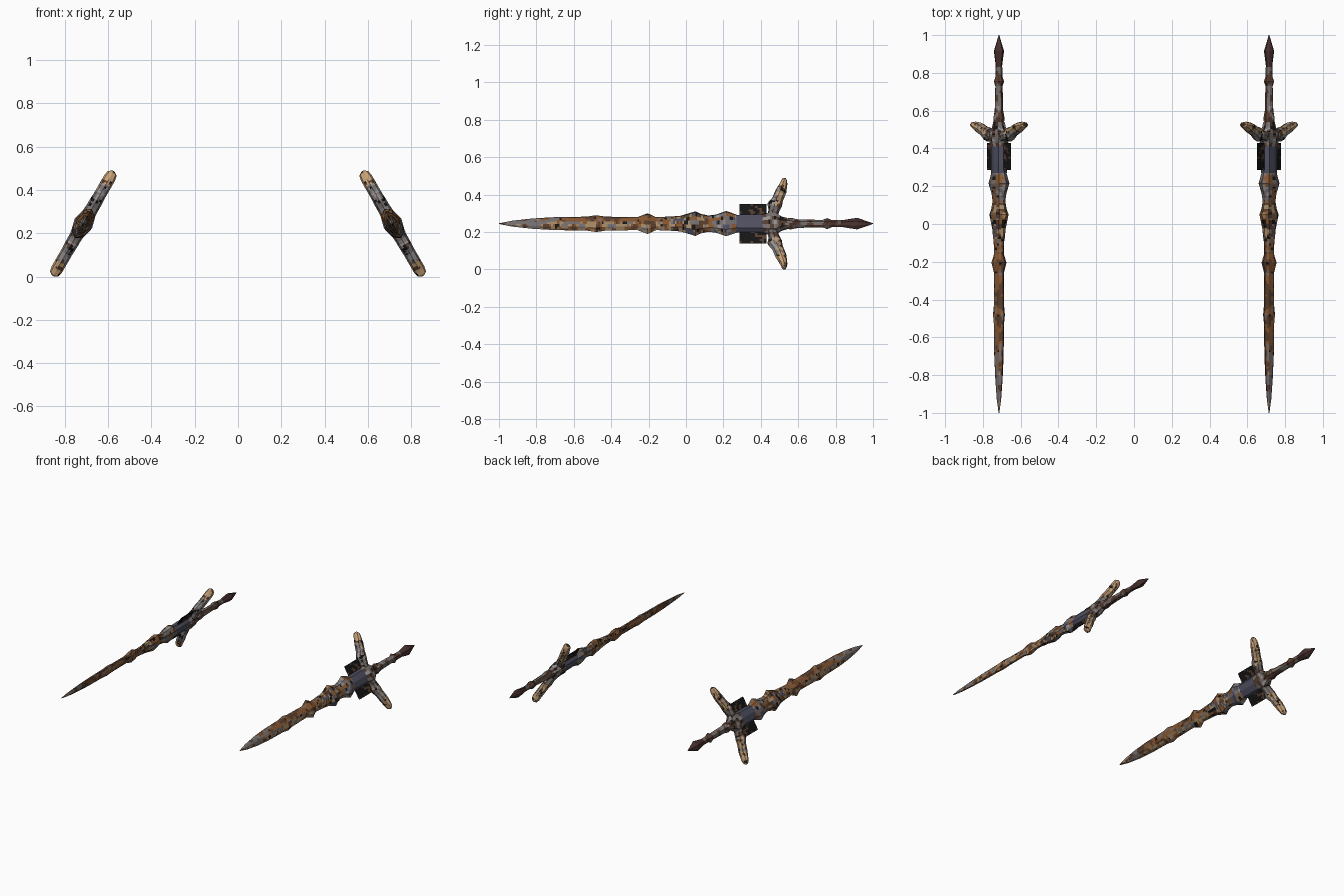
import bpy, math
from mathutils import Vector, noise

if "Cube" in bpy.data.objects:
    bpy.data.objects.remove(bpy.data.objects["Cube"])

# ---- palette (sRGB values converted to linear) ----
PALETTE = {
    "rust_orange": (0.53, 0.34, 0.19), "dark_rust": (0.34, 0.24, 0.18),
    "tan": (0.64, 0.53, 0.40), "steel_grey": (0.46, 0.43, 0.43),
    "slate": (0.31, 0.31, 0.38), "black": (0.08, 0.08, 0.08),
    "maroon": (0.28, 0.19, 0.18), "bone": (0.78, 0.63, 0.47),
    "pale_grey": (0.59, 0.57, 0.57),
}
NAMES = list(PALETTE)
MATS = []
for key, rgb in PALETTE.items():
    m = bpy.data.materials.new(key)
    m.diffuse_color = (*[(c / 12.92 if c < 0.04 else ((c + 0.055) / 1.055) ** 2.4) for c in rgb], 1)
    m.use_nodes = True
    m.node_tree.nodes["Principled BSDF"].inputs["Base Color"].default_value = m.diffuse_color
    MATS.append(m)

# ---- sword frame: U = guard direction, N = flat-side normal, Y = length ----
TILT = math.radians(30)
U = Vector((-math.sin(TILT), 0, math.cos(TILT)))
N = Vector((math.cos(TILT), 0, math.sin(TILT)))
Y = Vector((0, 1, 0))
ORIGIN = Vector((0.715, 0, 0.245))


def place(u, y, n):
    return ORIGIN + U * u + Y * y + N * n


def finish(name, verts, faces, rule):
    """Make the part, colour its faces by rule(u, y, n), mirror it to the other sword."""
    me = bpy.data.meshes.new(name)
    me.from_pydata([place(*v) for v in verts], [], faces)
    for m in MATS:
        me.materials.append(m)
    for p in me.polygons:
        c = sum((Vector(verts[i]) for i in p.vertices), Vector()) / len(p.vertices)
        p.material_index = NAMES.index(rule(*c))
    ob = bpy.data.objects.new(name, me)
    bpy.context.collection.objects.link(ob)
    ob.modifiers.new("other_sword", 'MIRROR').use_mirror_merge = False
    return ob


def loft(name, stations, rule, diag=0.65, step=0.012, split=2):
    """Eight-sided tube with split facets; a station is (u, y, half width, half thickness)."""
    pts = [Vector(stations[0])]
    for a, b in zip(stations, stations[1:]):
        a, b = Vector(a), Vector(b)
        k = max(1, math.ceil((b - a).length / step))
        pts += [a.lerp(b, i / k) for i in range(1, k + 1)]
    corners = [Vector(c) for c in ((1, 0), (diag, diag), (0, 1), (-diag, diag),
                                   (-1, 0), (-diag, -diag), (0, -1), (diag, -diag))]
    section = [corners[i].lerp(corners[(i + 1) % 8], j / split)
               for i in range(8) for j in range(split)]
    size = len(section)
    verts, faces = [], []
    for i, p in enumerate(pts):
        d = pts[min(i + 1, len(pts) - 1)] - pts[max(i - 1, 0)]
        t = Vector((d[0], d[1])).normalized()
        for s, h in section:
            verts.append((p[0] + t.y * s * p[2], p[1] - t.x * s * p[2], h * p[3]))
    for r in range(len(pts) - 1):
        for k in range(size):
            j = (k + 1) % size
            faces.append((r * size + k, r * size + j, r * size + size + j, r * size + size + k))
    faces += [tuple(range(size - 1, -1, -1)), tuple(range(len(verts) - size, len(verts)))]
    return finish(name, verts, faces, rule)


def patch(u, y, n, scale=26, seed=3):
    return noise.noise(Vector((u * scale * 1.4, y * scale, n * scale * 1.4 + seed)))


# ---- weathering rules ----
def blade_paint(u, y, n):
    v, w = patch(u, y, n), patch(u, y, n, 34, 11)
    if y < -0.78:
        return "dark_rust" if v > 0.2 else ("tan" if w > 0.3 else "steel_grey")
    if w > 0.45 or (y > -0.14 and w > 0.28):
        return "black"
    if v > 0.3 or (u > 0.026 and v > 0.0):
        return "dark_rust"
    if v < -0.3:
        return "steel_grey"
    if u < -0.004:
        return "tan" if v < 0.1 else "rust_orange"
    return "rust_orange"


def collar_paint(u, y, n):
    v, w = patch(u, y, n), patch(u, y, n, 34, 11)
    if w > 0.42 or (y < 0.02 and w > 0.28):
        return "black"
    if v > 0.2:
        return "rust_orange"
    if v < -0.32:
        return "slate"
    if y > 0.12:
        return "pale_grey" if w < -0.25 else "steel_grey"
    return "dark_rust" if v > 0.02 else ("steel_grey" if w < -0.2 else "tan")


def handle_paint(u, y, n):
    if y > 0.83:
        return "maroon"
    v = patch(u, y, n)
    if y < 0.62 and v < -0.3:
        return "pale_grey"
    return "steel_grey" if v < -0.05 else ("dark_rust" if v < 0.3 else "maroon")


def hub_paint(u, y, n):
    v = patch(u, y, n, 34)
    if v < -0.32:
        return "pale_grey"
    return "steel_grey" if v < 0.1 else ("dark_rust" if v < 0.42 else "black")


def prong_paint(u, y, n):
    v, w = patch(u, y, n, 32), patch(u, y, n, 32, 11)
    a = abs(u)
    if w > 0.42:
        return "black"
    if v > 0.3:
        return "dark_rust"
    if a < 0.10:
        return "steel_grey" if v < 0.1 else "dark_rust"
    if a < 0.21 and y < 0.45 + 0.3 * a - 0.010:
        return "pale_grey" if w < 0.0 else "steel_grey"
    if a > 0.2:
        return "bone"
    return "bone" if w < -0.1 else ("tan" if v > -0.25 else "steel_grey")


def plate_paint(u, y, n):
    v = patch(u, y, 0, 30)
    if y > 0.36 and abs(u) < 0.1 and v > 0.05:
        return "dark_rust"
    return "dark_rust" if v > 0.32 else "black"


def along(*rows):
    return [(0, y, w, t) for y, w, t in rows]


# ---- blade with two small swellings ----
loft("blade", along((-1, 0.002, 0.002), (-0.93, 0.018, 0.010), (-0.82, 0.032, 0.016),
                    (-0.70, 0.040, 0.021), (-0.53, 0.043, 0.023), (-0.48, 0.052, 0.026),
                    (-0.43, 0.043, 0.023), (-0.26, 0.040, 0.023), (-0.205, 0.064, 0.034),
                    (-0.16, 0.040, 0.023), (-0.08, 0.044, 0.025)), blade_paint)

# ---- thorny collars between blade and grip ----
loft("blade_collar", along((-0.08, 0.044, 0.025), (-0.03, 0.048, 0.030), (0.05, 0.076, 0.040),
                           (0.08, 0.060, 0.032), (0.12, 0.050, 0.027), (0.16, 0.056, 0.032),
                           (0.215, 0.078, 0.046), (0.27, 0.056, 0.034)), collar_paint, diag=0.7)

# ---- smooth slate ricasso ----
loft("ricasso", along((0.26, 0.052, 0.033), (0.32, 0.056, 0.034), (0.43, 0.056, 0.034)),
     lambda u, y, n: "slate", diag=0.75, step=0.2, split=1)

# ---- guard hub and curved prongs ----
loft("guard_hub", along((0.41, 0.056, 0.034), (0.44, 0.066, 0.042), (0.48, 0.066, 0.044),
                        (0.51, 0.040, 0.034), (0.54, 0.030, 0.029)), hub_paint, diag=0.75)
PRONG = [(0.03, 0.455, 0.026, 0.034), (0.08, 0.470, 0.029, 0.030), (0.115, 0.475, 0.040, 0.030),
         (0.15, 0.490, 0.030, 0.028), (0.20, 0.508, 0.030, 0.028), (0.245, 0.522, 0.020, 0.028),
         (0.268, 0.526, 0.015, 0.023), (0.278, 0.530, 0.006, 0.008)]
loft("upper_prong", PRONG, prong_paint, diag=0.72)
loft("lower_prong", [(-u, y, w, t) for u, y, w, t in PRONG], prong_paint, diag=0.72)

# ---- handle and pointed pommel ----
loft("handle", along((0.53, 0.030, 0.030), (0.56, 0.036, 0.032), (0.60, 0.026, 0.025),
                     (0.73, 0.023, 0.021), (0.755, 0.034, 0.028), (0.78, 0.022, 0.020),
                     (0.84, 0.022, 0.018), (0.915, 0.036, 0.027), (1.0, 0.002, 0.002)),
     handle_paint)

# ---- thin dark side plates through the ricasso ----
GRID_U, GRID_Y, HALF = 20, 12, 0.003
verts, faces = [], []
for side in (-HALF, HALF):
    base = len(verts)
    for i in range(GRID_U + 1):
        for j in range(GRID_Y + 1):
            verts.append((-0.12 + 0.24 * i / GRID_U, 0.285 + 0.145 * j / GRID_Y, side))
    for i in range(GRID_U):
        for j in range(GRID_Y):
            a = base + i * (GRID_Y + 1) + j
            q = (a, a + 1, a + GRID_Y + 2, a + GRID_Y + 1)
            faces.append(q[::-1] if side > 0 else q)
finish("side_plate", verts, faces, plate_paint)
